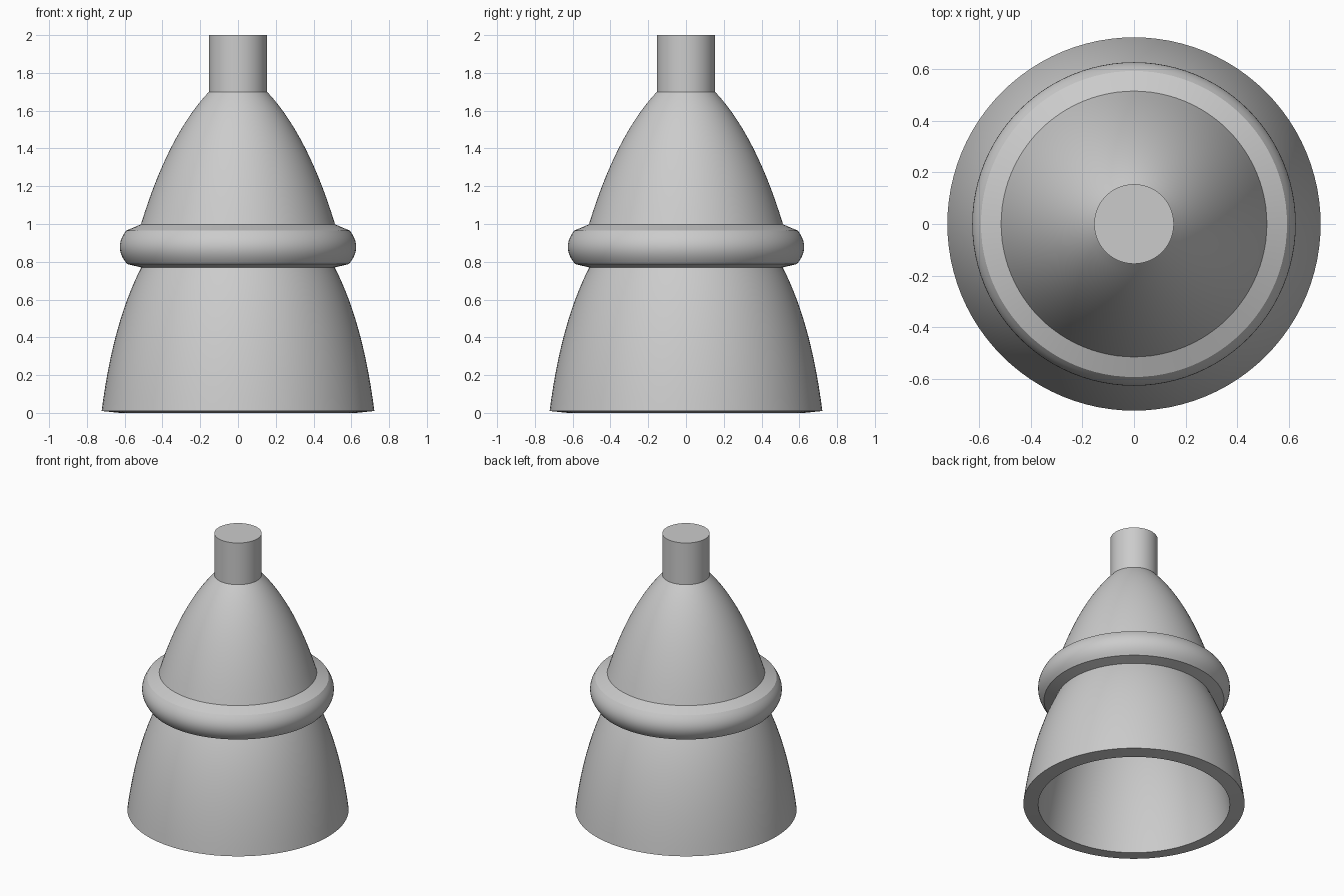
import bpy, bmesh, math

if "Cube" in bpy.data.objects:
    bpy.data.objects.remove(bpy.data.objects["Cube"], do_unlink=True)

SEGMENTS = 96

grey = bpy.data.materials.new("plain grey")
grey.use_nodes = True
grey.diffuse_color = (0.6, 0.6, 0.6, 1)
grey.node_tree.nodes["Principled BSDF"].inputs["Base Color"].default_value = (0.6, 0.6, 0.6, 1)


def bezier(a, b, c, steps=14):
    """Points of a quadratic curve from a to c, pulled towards b."""
    ts = [i / steps for i in range(steps + 1)]
    return [tuple((1 - t) ** 2 * p + 2 * t * (1 - t) * q + t * t * r
                  for p, q, r in zip(a, b, c)) for t in ts]


def lathe(name, profile):
    """Spin a (radius, height) profile around the vertical axis."""
    bm = bmesh.new()
    verts = [bm.verts.new((r, 0, z)) for r, z in profile]
    edges = [bm.edges.new(pair) for pair in zip(verts, verts[1:])]
    bmesh.ops.spin(bm, geom=verts + edges, cent=(0, 0, 0), axis=(0, 0, 1),
                   angle=math.tau, steps=SEGMENTS, use_duplicate=False)
    bmesh.ops.remove_doubles(bm, verts=bm.verts, dist=0.0002)
    bmesh.ops.recalc_face_normals(bm, faces=bm.faces)
    mesh = bpy.data.meshes.new(name)
    bm.to_mesh(mesh)
    bm.free()
    mesh.materials.append(grey)
    obj = bpy.data.objects.new(name, mesh)
    bpy.context.collection.objects.link(obj)
    bpy.ops.object.select_all(action="DESELECT")
    obj.select_set(True)
    bpy.context.view_layer.objects.active = obj
    bpy.ops.object.shade_smooth_by_angle(angle=math.radians(28))


# Outside, from the rim up: flared skirt, rounded collar, dome, stem
skirt = bezier((0.722, 0.01), (0.662, 0.48), (0.512, 0.77))
collar = bezier((0.587, 0.788), (0.662, 0.875), (0.592, 0.965), 10)
dome = bezier((0.514, 0.998), (0.37, 1.47), (0.154, 1.7))
stem = [(0.154, 2.0), (0, 2.0)]

# Inside, from the crown down to the slightly lower inner lip
inner_dome = bezier((0, 1.6), (0.29, 1.38), (0.415, 0.96))
inner_skirt = bezier((0.43, 0.74), (0.565, 0.46), (0.625, 0))

# One turned, hollow piece, open below
lathe("bell_body", skirt + collar + dome + stem + inner_dome + inner_skirt + [skirt[0]])
